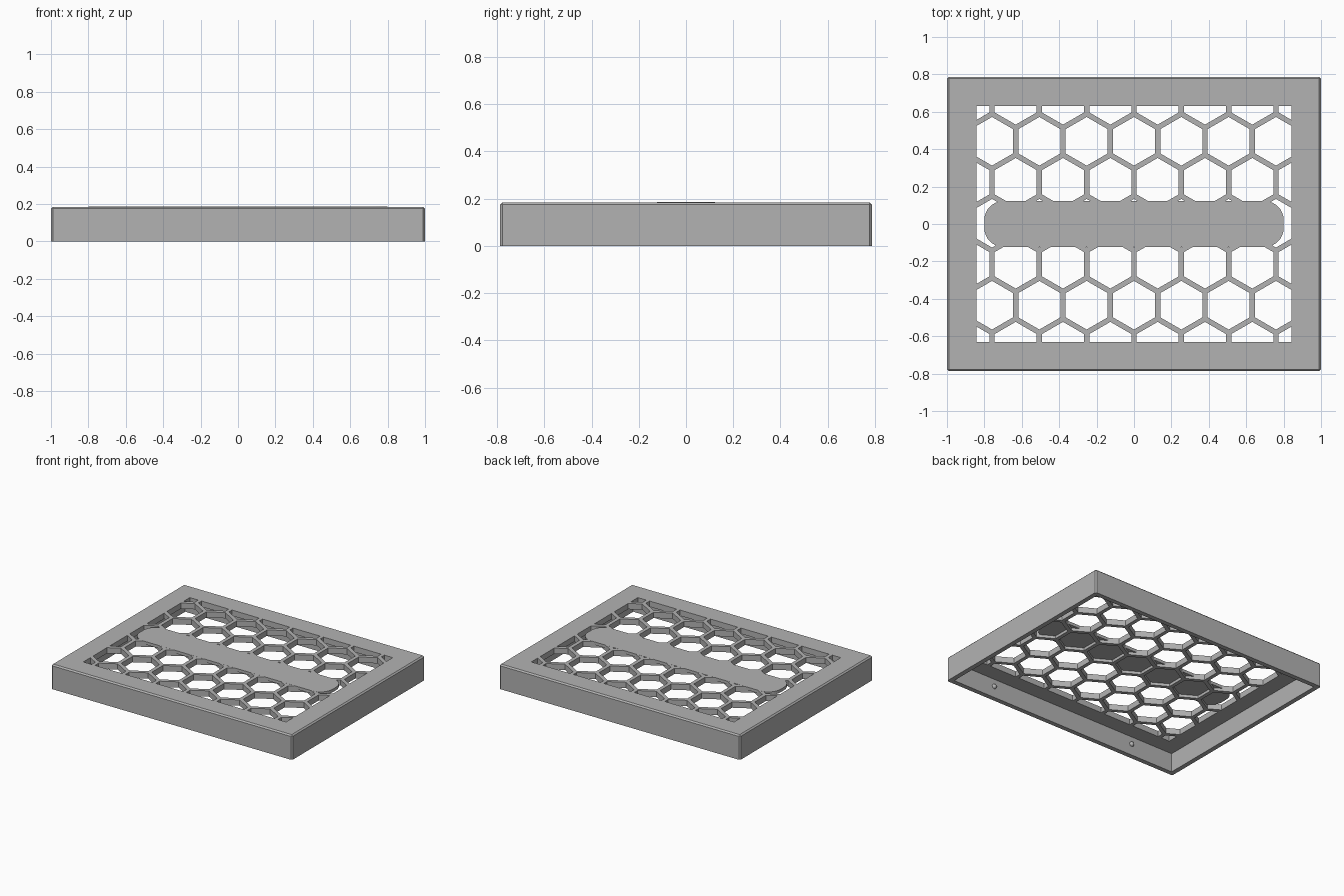
import bpy, bmesh
from math import radians, sin, cos, pi
from mathutils import Vector, Matrix

cube = bpy.data.objects.get("Cube")
if cube:
    bpy.data.objects.remove(cube, do_unlink=True)

# Overall sizes
HX, HY, H = 1.0, 0.787, 0.185      # half width, half depth, height
WALL, UNDER = 0.035, 0.142         # wall thickness, underside of top plate
OPEN_X, OPEN_Y = 0.842, 0.632      # half size of the grille opening
PITCH, RIB = 0.253, 0.028          # hexagon spacing and rib width

grey = bpy.data.materials.new("grey plastic")
grey.use_nodes = True
grey.diffuse_color = (0.45, 0.45, 0.45, 1)
grey.node_tree.nodes["Principled BSDF"].inputs["Base Color"].default_value = grey.diffuse_color


def make(name, bm):
    """Turn a bmesh into a grey object."""
    bmesh.ops.recalc_face_normals(bm, faces=bm.faces)
    mesh = bpy.data.meshes.new(name)
    bm.to_mesh(mesh)
    bm.free()
    mesh.materials.append(grey)
    obj = bpy.data.objects.new(name, mesh)
    bpy.context.collection.objects.link(obj)
    return obj


def box(hx, hy, z0, z1):
    bm = bmesh.new()
    bmesh.ops.create_cube(bm, size=1, matrix=Matrix.Translation((0, 0, (z0 + z1) / 2))
                          @ Matrix.Diagonal((2 * hx, 2 * hy, z1 - z0, 1)))
    return bm


def extrude_up(bm, height):
    faces = bmesh.ops.extrude_face_region(bm, geom=bm.faces[:])["geom"]
    verts = [v for v in faces if isinstance(v, bmesh.types.BMVert)]
    bmesh.ops.translate(bm, verts=verts, vec=(0, 0, height))


def cut(target, cutter):
    mod = target.modifiers.new("cut " + cutter.name, 'BOOLEAN')
    mod.operation, mod.solver, mod.object = 'DIFFERENCE', 'EXACT', cutter
    cutter.hide_render = True
    cutter.hide_viewport = True


# Cover: a box with a small chamfer round the top and upright edges
bm = box(HX, HY, 0, H)
edges = [e for e in bm.edges if max(v.co.z for v in e.verts) > H / 2]
bmesh.ops.bevel(bm, geom=edges, offset=0.01, segments=1, affect='EDGES')
cover = make("cover", bm)

# Hollow underneath
cut(cover, make("cavity_cutter", box(HX - WALL, HY - WALL, -0.1, UNDER)))

# Hexagonal holes, trimmed to the rectangular opening
bm = bmesh.new()
radius = (PITCH - RIB) / 2 / cos(pi / 6)
for row in range(-3, 4):
    shift = PITCH / 2 if row % 2 else 0
    for col in range(-4, 5):
        cx, cy = col * PITCH + shift, row * PITCH * cos(pi / 6) + 0.004
        if abs(cx) < OPEN_X + PITCH / 2:
            ring = [bm.verts.new((cx + radius * sin(k * pi / 3),
                                  cy + radius * cos(k * pi / 3), 0.1)) for k in range(6)]
            bm.faces.new(ring)
for normal, dist in (((1, 0, 0), OPEN_X), ((0, 1, 0), OPEN_Y)):
    for side in (1, -1):
        n = Vector(normal) * side
        bmesh.ops.bisect_plane(bm, geom=bm.verts[:] + bm.edges[:] + bm.faces[:],
                               plane_co=n * dist, plane_no=n, clear_outer=True)
extrude_up(bm, 0.2)
cut(cover, make("hexagon_cutter", bm))

# Solid rounded bar across the middle of the grille
bm = bmesh.new()
BAR_X, BAR_Y, CORNER = 0.8, 0.122, 0.1
outline = []
for quarter, (sx, sy) in enumerate(((1, 1), (-1, 1), (-1, -1), (1, -1))):
    for step in range(9):
        a = radians(90 * quarter + 90 * step / 8)
        outline.append(bm.verts.new((sx * (BAR_X - CORNER) + CORNER * cos(a),
                                     sy * (BAR_Y - CORNER) + CORNER * sin(a), H - 0.022)))
bm.faces.new(outline)
extrude_up(bm, 0.0225)
make("center_bar", bm)

# Small snap bumps on the inside of the front and back walls
for side, label in ((-1, "front"), (1, "back")):
    for x, end in ((-0.61, "right"), (0.61, "left")):
        bm = bmesh.new()
        bmesh.ops.create_uvsphere(bm, u_segments=16, v_segments=8, radius=0.018,
                                  matrix=Matrix.Translation((x, side * (HY - WALL), 0.085)))
        bump = make(f"{label}_{end}_snap_bump", bm)
        bump.data.shade_smooth()
